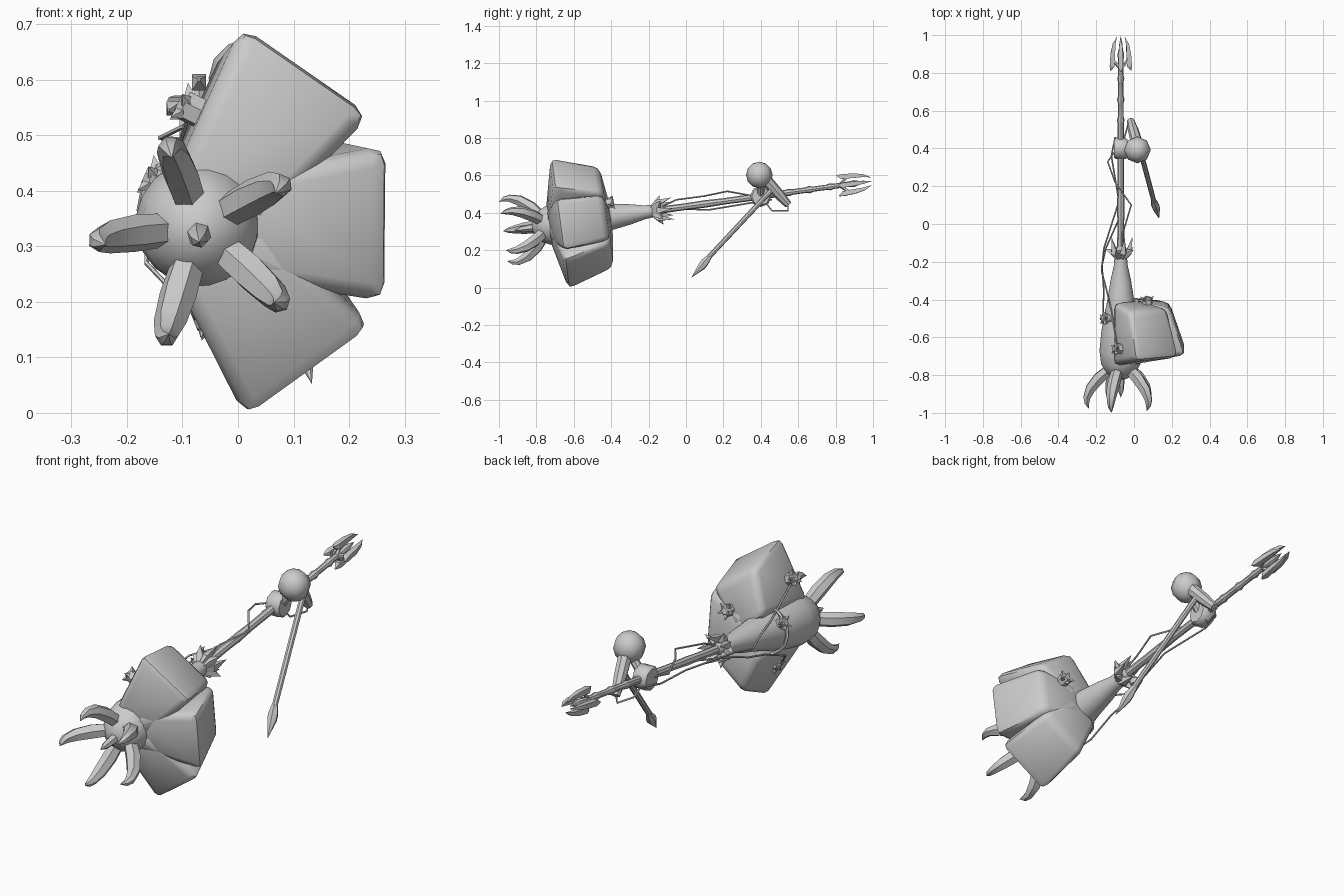
import bpy, bmesh, math
from mathutils import Vector, Matrix

if "Cube" in bpy.data.objects:
    bpy.data.objects.remove(bpy.data.objects["Cube"])

GREY = bpy.data.materials.new("plain_grey")
GREY.diffuse_color = (0.6, 0.6, 0.6, 1)
GREY.use_nodes = True
GREY.node_tree.nodes["Principled BSDF"].inputs["Base Color"].default_value = GREY.diffuse_color

# Main axis runs front to back, rising slightly
ORIGIN = Vector((-0.07, -0.9, 0.31))
T = Vector((0, 1, 0.137)).normalized()
N = Vector((0, -T.z, T.y))
X = Vector((1, 0, 0))


def axis(r, s, deg=0.0, w=0.0):
    """Point at radius r, distance s along the axis, angle deg, sideways shift w."""
    a = math.radians(deg)
    out = X * math.cos(a) + N * math.sin(a)
    side = N * math.cos(a) - X * math.sin(a)
    return ORIGIN + out * r + side * w + T * s


def at_y(y):
    return (y + 0.9) / T.y


def finish(name, bm, angle=40):
    bmesh.ops.remove_doubles(bm, verts=bm.verts, dist=1e-5)
    bmesh.ops.recalc_face_normals(bm, faces=bm.faces)
    mesh = bpy.data.meshes.new(name)
    bm.to_mesh(mesh)
    bm.free()
    mesh.materials.append(GREY)
    mesh.shade_smooth()
    mesh.set_sharp_from_angle(angle=math.radians(angle))
    ob = bpy.data.objects.new(name, mesh)
    bpy.context.collection.objects.link(ob)
    return ob


def tube(name, pts, radii, sides=6, angle=40):
    """Loft rings of the given radii along a path."""
    pts = [Vector(p) for p in pts]
    bm = bmesh.new()
    rings, prev, u = [], None, None
    for i, (p, r) in enumerate(zip(pts, radii)):
        d = (pts[min(i + 1, len(pts) - 1)] - pts[max(i - 1, 0)]).normalized()
        if prev is None:
            u = d.orthogonal().normalized()
        else:
            u = prev.rotation_difference(d) @ u
        v, prev = d.cross(u), d
        rings.append([bm.verts.new(p + (u * math.cos(k * math.tau / sides)
                                        + v * math.sin(k * math.tau / sides)) * r)
                      for k in range(sides)])
    for a, b in zip(rings, rings[1:]):
        for k in range(sides):
            j = (k + 1) % sides
            bm.faces.new((a[k], a[j], b[j], b[k]))
    for ring, r in ((rings[0], radii[0]), (rings[-1], radii[-1])):
        if r > 0:
            bm.faces.new(ring)
    return finish(name, bm, angle)


# Bulbous body tapering into the neck
body = [(-.825, 0), (-.815, .04), (-.785, .08), (-.74, .105), (-.67, .114), (-.57, .104),
        (-.48, .088), (-.40, .071), (-.30, .055), (-.22, .037), (-.17, .033), (-.12, .02)]
tube("body", [axis(0, at_y(y)) for y, r in body], [r for y, r in body], 20, 60)

# Shaft with slight knuckles
shaft = [(-.2, .02), (0, .018), (.1, .02), (.2, .017), (.35, .018), (.53, .016), (.55, .02),
         (.57, .015), (.64, .015), (.66, .02), (.68, .014), (.75, .014), (.77, .019),
         (.79, .014), (.86, .014), (.9, .018), (.96, 0)]
tube("shaft", [axis(0, at_y(y)) for y, r in shaft], [r for y, r in shaft], 8)

# Five curved claws and a centre spike on the front
claw = [(.05, .14, .030), (.115, .085, .034), (.160, .03, .030), (.180, -.02, .021),
        (.179, -.05, .014), (.168, -.079, 0)]
for i in range(5):
    tube(f"claw_{i + 1}", [axis(r, s, 107 + 72 * i) for r, s, t in claw],
         [t for r, s, t in claw], 6)
tube("centre_spike", [axis(0, .08), axis(0, .02), axis(0, -.02)], [.022, .016, 0], 6, 20)

# Three rounded tapered blocks around the body
for name, deg in (("upper_block", 55), ("side_block", -.5), ("lower_block", -54)):
    bm = bmesh.new()
    bmesh.ops.create_cube(bm, size=2)
    corner = {(1, -1): (.345, .225, .144), (1, 1): (.258, .478, .128),
              (-1, -1): (.05, .162, .092), (-1, 1): (.05, .505, .088)}
    for v in bm.verts:
        r, s, w = corner[(round(v.co.x), round(v.co.y))]
        v.co = axis(r, s, deg, w * v.co.z)
    bmesh.ops.recalc_face_normals(bm, faces=bm.faces)
    bmesh.ops.bevel(bm, geom=bm.edges[:], offset=.033, segments=2, profile=.5,
                    affect='EDGES', clamp_overlap=True)
    finish(name, bm, 50)

# Crown of pointed leaves at the neck
for i in range(10):
    deg, odd = i * 36, i % 2
    path = [(.018, at_y(-.19), .008), (.042, at_y(-.15), .023),
            (.085 if odd else .062, at_y(-.13 if odd else -.07), 0)]
    tube(f"crown_leaf_{i + 1}", [axis(r, s, deg) for r, s, t in path],
         [t for r, s, t in path], 4, 20)

# Four barbed prongs at the far end
prong = [(.055, .812, .003), (.046, .835, .018), (.042, .90, .017), (.036, .95, .011),
         (.02, .993, 0)]
for i in range(4):
    deg = 90 * i
    tube(f"prong_{i + 1}", [axis(r, at_y(y), deg) for r, y, t in prong],
         [t for r, y, t in prong], 4, 20)
    tube(f"prong_strut_{i + 1}", [axis(.0, at_y(.82), deg), axis(.042, at_y(.87), deg)],
         [.009, .009], 5)

# Hub on the shaft, with the ball on its joint
tube("hub", [(-.105, .40, .488), (-.095, .40, .488), (-.045, .40, .488), (-.035, .40, .488)],
     [.048, .057, .057, .048], 8)
tube("ball_joint", [(-.05, .40, .50), (.01, .40, .58)], [.02, .02], 8)
bm = bmesh.new()
bmesh.ops.create_uvsphere(bm, u_segments=8, v_segments=6, radius=.071,
                          matrix=Matrix.Translation((.018, .392, .602)))
finish("ball", bm, 60)

# Thick lever and the long hanging dart
tube("lever", [(.018, .42, .585), (-.005, .50, .495), (-.018, .547, .443)],
     [.032, .028, .02], 8)
tube("dart_rod", [(.012, .47, .535), (.108, .11, .15)], [.014, .013], 8)
tube("dart_tip", [(.1, .135, .175), (.112, .1, .135), (.117, .085, .115), (.133, .028, .052)],
     [.011, .023, .022, 0], 6, 25)

# Loose cables
cables = {
    "upper_cable": [(-.09, .40, .49), (-.14, .33, .495), (-.10, .22, .515), (-.015, .10, .49),
                    (-.06, -.05, .47), (-.06, -.16, .42)],
    "lower_cable": [(-.10, .46, .47), (-.12, .36, .455), (-.08, .12, .415), (-.16, -.13, .425),
                    (-.172, -.25, .40), (-.15, -.33, .42), (-.12, -.46, .44), (-.09, -.65, .53)],
    "side_cable": [(-.07, .05, .43), (-.15, -.13, .40), (-.17, -.22, .37), (-.16, -.35, .33),
                   (-.165, -.50, .27), (-.08, -.60, .18)],
    "lever_cable": [(-.07, .42, .46), (-.05, .46, .41), (-.025, .545, .41), (-.018, .545, .45)],
}
for name, pts in cables.items():
    tube(name, pts, [.0045] * len(pts), 5)

# Strap around the body
tube("strap", [axis(.105, at_y(-.50), 70 + 22 * k) for k in range(11)], [.008] * 11, 5)

# Spiked studs on the block and body sides
studs = {"upper_stud": ((-.09, -.66, .55), (-1, 0, .5)),
         "middle_stud": ((-.15, -.50, .42), (-1, 0, .45)),
         "lower_stud": ((-.06, -.58, .17), (-1, 0, -.4)),
         "back_stud": ((.07, -.405, .455), (0, 1, .2))}
for name, (pos, d) in studs.items():
    c, d = Vector(pos), Vector(d).normalized()
    u = d.orthogonal().normalized()
    v = d.cross(u)
    tube(name, [c - d * .045, c + d * .008, c + d * .02], [.028, .028, .016], 6, 20)
    for k in range(5):
        a = k * math.tau / 5
        out = u * math.cos(a) + v * math.sin(a)
        tube(f"{name}_spike_{k + 1}", [c, c + out * .022 + d * .008, c + out * .04 + d * .02],
             [.012, .012, 0], 4, 20)
